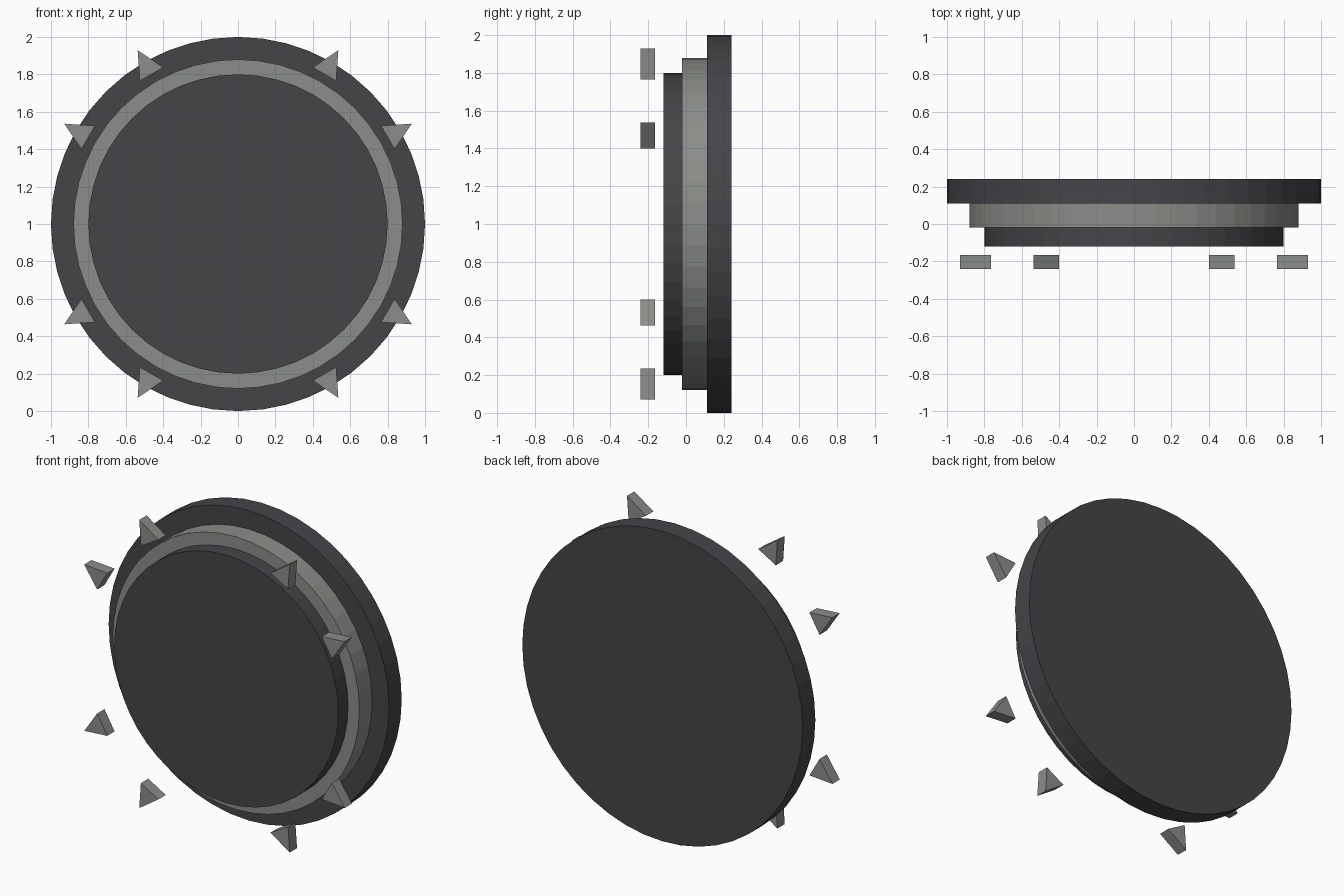
import bpy, bmesh, math

if "Cube" in bpy.data.objects:
    bpy.data.objects.remove(bpy.data.objects["Cube"])


def material(name, rgb):
    m = bpy.data.materials.new(name)
    m.diffuse_color = (*rgb, 1)
    m.use_nodes = True
    m.node_tree.nodes["Principled BSDF"].inputs["Base Color"].default_value = m.diffuse_color
    return m


DARK = material("charcoal", (0.060, 0.058, 0.066))
GREY = material("warm_grey", (0.255, 0.270, 0.248))


def prism(name, outline, y0, y1, mat):
    """Extrude an (x, z) outline from y0 back to y1."""
    bm = bmesh.new()
    front = [bm.verts.new((x, y0, z)) for x, z in outline]
    back = [bm.verts.new((x, y1, z)) for x, z in outline]
    bm.faces.new(front)
    bm.faces.new(back[::-1])
    n = len(outline)
    for i in range(n):
        j = (i + 1) % n
        bm.faces.new((front[i], back[i], back[j], front[j]))
    bmesh.ops.recalc_face_normals(bm, faces=bm.faces)
    mesh = bpy.data.meshes.new(name)
    bm.to_mesh(mesh)
    bm.free()
    mesh.materials.append(mat)
    ob = bpy.data.objects.new(name, mesh)
    bpy.context.collection.objects.link(ob)
    return ob


def circle(radius, sides=48):
    return [(radius * math.cos(math.tau * i / sides),
             1 + radius * math.sin(math.tau * i / sides)) for i in range(sides)]


# Stepped stack of discs
prism("back_disc", circle(1.0), 0.11, 0.24, DARK)
prism("middle_disc", circle(0.88), -0.02, 0.11, GREY)
prism("front_disc", circle(0.80), -0.12, -0.02, DARK)

# Ring of floating spikes pointing outward, 30 degrees either side of each diagonal pair
SPIKE = [(1.073, 0), (0.925, 0.072), (0.925, -0.072)]  # (radial, sideways)
for k, deg in enumerate((30, 60, 120, 150, 210, 240, 300, 330), 1):
    c, s = math.cos(math.radians(deg)), math.sin(math.radians(deg))
    prism(f"spike_{k}", [(r * c - t * s, 1 + r * s + t * c) for r, t in SPIKE],
          -0.24, -0.165, GREY)
